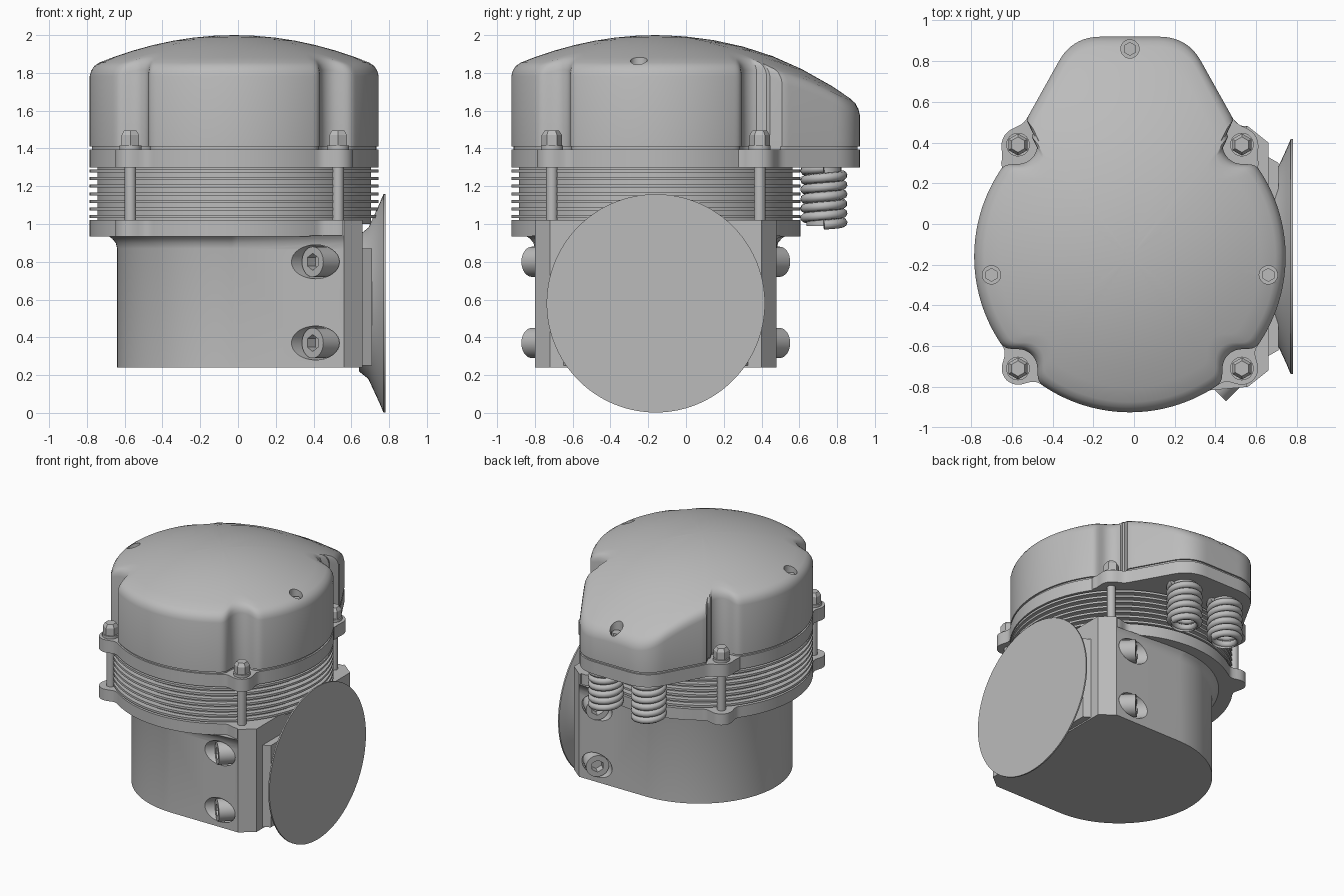
import bpy, bmesh, math
from mathutils import Vector, Matrix

cube = bpy.data.objects.get("Cube")
if cube:
    bpy.data.objects.remove(cube, do_unlink=True)

CX, CY = -0.02, -0.16          # axis of the cylinder
RAD, EAR = 0.765, 0.55         # barrel radius, bolt ear offset
EARS = [(CX + i * EAR, CY + j * EAR) for i in (-1, 1) for j in (-1, 1)]

metal = bpy.data.materials.new("cast grey metal")
metal.use_nodes = True
metal.diffuse_color = (0.5, 0.5, 0.5, 1)
metal.node_tree.nodes["Principled BSDF"].inputs["Base Color"].default_value = (0.5, 0.5, 0.5, 1)


def finish(ob, angle=35):
    ob.data.shade_smooth()
    ob.data.set_sharp_from_angle(angle=math.radians(angle))
    return ob


def make(name, bm):
    bmesh.ops.recalc_face_normals(bm, faces=bm.faces)
    me = bpy.data.meshes.new(name)
    bm.to_mesh(me)
    bm.free()
    me.materials.append(metal)
    ob = bpy.data.objects.new(name, me)
    bpy.context.collection.objects.link(ob)
    return finish(ob)


def loft(name, rings, caps=True):
    """Skin a stack of closed rings; a one-point ring closes to a pole."""
    bm = bmesh.new()
    loops = [[bm.verts.new(p) for p in ring] for ring in rings]
    for a, b in zip(loops, loops[1:]):
        n = len(a)
        for i in range(n):
            j = (i + 1) % n
            bm.faces.new((a[i], a[j], b[0]) if len(b) == 1 else (a[i], a[j], b[j], b[i]))
    if caps:
        bm.faces.new(loops[0][::-1])
        if len(loops[-1]) > 1:
            bm.faces.new(loops[-1])
    return make(name, bm)


def rod(name, start, end, r1, r2=None, sides=32, caps=True):
    start, axis = Vector(start), Vector(end) - Vector(start)
    bm = bmesh.new()
    mat = Matrix.Translation(start + axis / 2) @ axis.to_track_quat("Z", "Y").to_matrix().to_4x4()
    bmesh.ops.create_cone(bm, cap_ends=caps, segments=sides, radius1=r1,
                          radius2=r1 if r2 is None else r2, depth=axis.length, matrix=mat)
    return make(name, bm)


def cut(ob, cutters):
    for c in cutters:
        c.hide_render = True
        mod = ob.modifiers.new("cut", "BOOLEAN")
        mod.operation, mod.object, mod.solver = "DIFFERENCE", c, "EXACT"
    bpy.context.view_layer.update()
    me = bpy.data.meshes.new_from_object(ob.evaluated_get(bpy.context.evaluated_depsgraph_get()))
    ob.modifiers.clear()
    ob.data = me
    for c in cutters:
        bpy.data.objects.remove(c, do_unlink=True)
    finish(ob)


# Outline rules: signed distances blended with soft joins
def smin(a, b, k):
    h = max(k - abs(a - b), 0) / k
    return min(a, b) - h * h * k / 4


def smax(a, b, k):
    return -smin(-a, -b, k)


def barrel(x, y):
    return math.hypot(x - CX, y - CY) - RAD


def ear(x, y, r):
    return min(math.hypot(x - a, y - b) for a, b in EARS) - r


def head(x, y):
    side = abs(x - CX) * 0.872 + y * 0.487 - 0.694
    tail = max(smax(y - 0.92, side, 0.12), 0.3 - y)
    return smin(barrel(x, y), tail, 0.03)


def outline(dist, count=320):
    """Polar radii of a shape around the cylinder axis."""
    result = []
    for i in range(count):
        t = 2 * math.pi * i / count
        c, s = math.cos(t), math.sin(t)
        r = 1.3
        while dist(CX + r * c, CY + r * s) > 0.02:
            r -= 0.01
        lo, hi = r - 0.08, r + 0.01
        for _ in range(14):
            mid = (lo + hi) / 2
            lo, hi = (lo, mid) if dist(CX + mid * c, CY + mid * s) > 0 else (mid, hi)
        result.append((lo, c, s))
    return result


def ring(shape, z, scale=1.0, inset=0.0, clip=9):
    pts = []
    for r, c, s in shape:
        q = (r - inset) * scale
        x, y = min(CX + q * c, clip), CY + q * s
        pts.append((x, y, z(x, y) if callable(z) else z))
    return pts


def dome(x, y):
    return 2.0 - 0.285 * ((x - CX) ** 2 + (y - CY) ** 2) - 0.1 * max(y - 0.3, 0) ** 2


# Domed cap with notches around the bolts and recessed screws
cap = outline(lambda x, y: smax(head(x, y), -ear(x, y, 0.095), 0.06))
rings = [ring(cap, 1.41)]
for inset, drop in ((0, 0.05), (0.008, 0.025), (0.024, 0.007), (0.05, 0)):
    rings.append(ring(cap, lambda x, y: dome(x, y) - drop, 1, inset))
rings += [ring(cap, dome, k, 0.05) for k in (0.9, 0.75, 0.6, 0.45, 0.3, 0.15)]
rings.append([(CX, CY, 2.0)])
cover = loft("domed_cover", rings)
screws = [(CX - 0.68, -0.25), (CX + 0.68, -0.25), (CX, 0.86)]
cut(cover, [rod("hole_cutter", (x, y, dome(x, y) - 0.08), (x, y, 2.1), 0.045) for x, y in screws])
for x, y in screws:
    z = dome(x, y)
    rod("cover_screw", (x, y, z - 0.09), (x, y, z - 0.035), 0.034, sides=6)

# Head plate, gasket and lower flange
plate = outline(lambda x, y: smin(head(x, y), ear(x, y, 0.08), 0.06))
loft("head_plate", [ring(plate, 1.30), ring(plate, 1.395)])
loft("head_gasket", [ring(cap, 1.39, 1, 0.012), ring(cap, 1.415, 1, 0.012)])
flange = outline(lambda x, y: smin(barrel(x, y), ear(x, y, 0.08), 0.06))
loft("lower_flange", [ring(flange, 0.935, clip=0.655), ring(flange, 1.02, clip=0.655)])

# Finned cylinder barrel
disc = outline(barrel, 128)
profile = [(1.0, 0.04)]
for i in range(7):
    z = 1.04 + i * 0.04
    profile += [(z - 0.008, 0.04), (z - 0.008, 0), (z + 0.008, 0), (z + 0.008, 0.04)]
profile.append((1.31, 0.04))
loft("finned_barrel", [ring(disc, z, 1, d) for z, d in profile])

# Through studs with washers and hex heads
for x, y in EARS:
    rod("stud", (x, y, 1.0), (x, y, 1.31), 0.03)
    rod("stud_washer", (x, y, 1.39), (x, y, 1.415), 0.058)
    rod("stud_head", (x, y, 1.41), (x, y, 1.47), 0.054, sides=6)
    rod("stud_tip", (x, y, 1.47), (x, y, 1.495), 0.054, 0.038, sides=6)

# Crankcase: half-round back, straight sides, chamfered mounting face
half = [(0.64 * math.cos(t), 0.64 * math.sin(t))
        for t in (math.pi * (0.5 + i / 64) for i in range(65))]
base = half + [(0.56, -0.64), (0.66, -0.56), (0.66, 0.56), (0.56, 0.64)]


def case_ring(z, k):
    return [(x * k, CY + y * k, z) if x < 0.3 else (x, CY + y, z) for x, y in base]


case = loft("crankcase", [case_ring(z, k) for z, k in
                          ((0.24, 1), (0.87, 1), (0.9, 1.012), (0.922, 1.04), (0.94, 1.08))])
block = base[-4:]
corner = [(0.55, 0.64), (0.55, -0.64)] + block
loft("mounting_block", [[(x, CY + y, z) for x, y in corner] for z in (0.93, 1.02)])

# Angled socket bolts seated in round pockets
out = {s: Vector((-0.707, s * 0.707, 0)) for s in (-1, 1)}
places = [(Vector((0.395, CY + s * 0.655, z)), out[s]) for s in (-1, 1) for z in (0.37, 0.80)]
cut(case, [rod("pocket_cutter", p - d * 0.12, p + d * 0.2, 0.09) for p, d in places])
for p, d in places:
    bolt = rod("case_bolt", p - d * 0.14, p, 0.08)
    cut(bolt, [rod("socket_cutter", p - d * 0.06, p + d * 0.05, 0.045, sides=6)])

# Drive adapter flaring out to the round face
loft("drive_flange", [[(x, CY + r * math.cos(t), 0.58 + r * math.sin(t))
                       for t in (2 * math.pi * i / 96 for i in range(96))]
                      for x, r in ((0.64, 0.36), (0.69, 0.4), (0.75, 0.53), (0.77, 0.578), (0.78, 0.578))])
loft("adapter_block", [[(x, CY + y, z) for y, z in ((-w, 0.25), (w, 0.25), (w, 0.87), (-w, 0.87))]
                       for x, w in ((0.64, 0.5), (0.71, 0.46))])

# Two coiled hose stubs under the rear of the head
for side in (-1, 1):
    x0, y0, turns, steps = CX + side * 0.18, 0.73, 6, 24
    crv = bpy.data.curves.new("coil_path", "CURVE")
    crv.dimensions = "3D"
    crv.bevel_depth, crv.bevel_resolution, crv.use_fill_caps = 0.025, 2, True
    sp = crv.splines.new("POLY")
    sp.points.add(turns * steps)
    for i, p in enumerate(sp.points):
        t = 2 * math.pi * i / steps
        p.co = (x0 + 0.1 * math.cos(t), y0 + 0.1 * math.sin(t), 0.995 + 0.3 * i / (turns * steps), 1)
    crv.materials.append(metal)
    bpy.context.collection.objects.link(bpy.data.objects.new("hose_coil", crv))
    rod("hose_liner", (x0, y0, 0.99), (x0, y0, 1.31), 0.092, caps=False)
